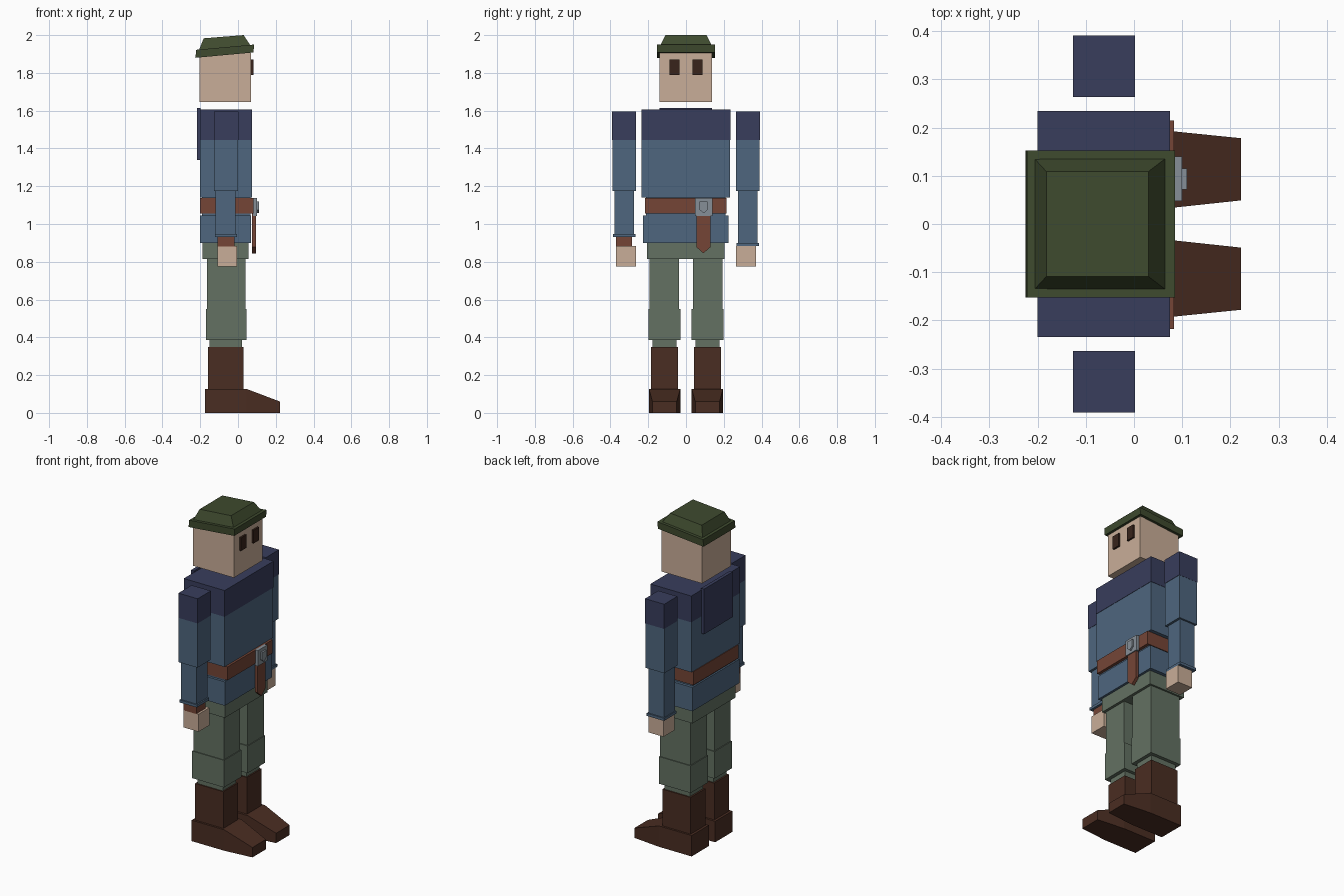
import bpy, bmesh

if "Cube" in bpy.data.objects:
    bpy.data.objects.remove(bpy.data.objects["Cube"])


def material(name, hexcode):
    srgb = [int(hexcode[i:i + 2], 16) / 255 for i in (0, 2, 4)]
    lin = [c / 12.92 if c <= 0.04045 else ((c + 0.055) / 1.055) ** 2.4 for c in srgb]
    m = bpy.data.materials.new(name)
    m.diffuse_color = (*lin, 1)
    m.use_nodes = True
    m.node_tree.nodes["Principled BSDF"].inputs["Base Color"].default_value = m.diffuse_color
    return m


SKIN = material("skin", "C9AE98")
NAVY = material("navy", "383D5C")
BLUE = material("shirt_blue", "4E667E")
GREEN = material("trouser_green", "637162")
BOOT = material("boot_brown", "4A2D22")
BELT = material("belt_brown", "754536")
METAL = material("metal_grey", "868F97")
HAT = material("hat_green", "3E4A2E")
EYE = material("eye_brown", "38241B")


def loft(name, rings, mat):
    """Join equal-length rings of points into a capped solid."""
    bm = bmesh.new()
    vs = [[bm.verts.new(p) for p in r] for r in rings]
    n = len(vs[0])
    bm.faces.new(vs[0])
    bm.faces.new(vs[-1])
    for a, b in zip(vs, vs[1:]):
        for i in range(n):
            j = (i + 1) % n
            bm.faces.new((a[i], a[j], b[j], b[i]))
    bmesh.ops.recalc_face_normals(bm, faces=bm.faces)
    mesh = bpy.data.meshes.new(name)
    bm.to_mesh(mesh)
    bm.free()
    mesh.materials.append(mat)
    ob = bpy.data.objects.new(name, mesh)
    bpy.context.collection.objects.link(ob)
    return ob


def rect(x0, x1, y0, y1, z_back, z_front=None):
    zf = z_back if z_front is None else z_front
    return [(x0, y0, z_back), (x1, y0, zf), (x1, y1, zf), (x0, y1, z_back)]


def box(name, x0, x1, y0, y1, z0, z1, mat):
    return loft(name, [rect(x0, x1, y0, y1, z0), rect(x0, x1, y0, y1, z1)], mat)


def plate(name, outline, x0, x1, mat):
    """Extrude a (y, z) outline along x."""
    return loft(name, [[(x, y, z) for y, z in outline] for x in (x0, x1)], mat)


# Head and tilted cap
box("head", -0.204, 0.07, -0.14, 0.137, 1.645, 1.905, SKIN)
loft("cap_brim", [rect(-0.225, 0.082, -0.153, 0.153, 1.88, 1.908),
                  rect(-0.222, 0.085, -0.153, 0.153, 1.922, 1.95)], HAT)
loft("cap_crown", [rect(-0.206, 0.064, -0.135, 0.135, 1.922, 1.948),
                   rect(-0.182, 0.03, -0.109, 0.109, 1.983, 2.0)], HAT)

# Torso, back collar flap and hips
box("shoulder_yoke", -0.2, 0.075, -0.235, 0.235, 1.445, 1.605, NAVY)
box("chest", -0.2, 0.073, -0.235, 0.233, 1.14, 1.445, BLUE)
box("waist", -0.19, 0.065, -0.212, 0.208, 1.04, 1.145, BLUE)
box("shirt_hem", -0.2, 0.07, -0.227, 0.225, 0.9, 1.045, BLUE)
box("collar_flap", -0.218, -0.198, -0.14, 0.137, 1.34, 1.615, NAVY)
box("hips", -0.187, 0.056, -0.207, 0.204, 0.815, 0.9, GREEN)

# Belt, hanging strap and buckle
box("belt", -0.2, 0.083, -0.218, 0.215, 1.055, 1.137, BELT)
plate("belt_strap", [(0.055, 1.06), (0.13, 1.06), (0.13, 0.878), (0.092, 0.845), (0.055, 0.878)],
      0.075, 0.094, BELT)
box("buckle", 0.08, 0.1, 0.048, 0.14, 1.043, 1.138, METAL)
plate("buckle_shield", [(0.072, 1.118), (0.115, 1.118), (0.115, 1.075), (0.094, 1.057), (0.072, 1.075)],
      0.098, 0.11, METAL)

for side, s in (("right", -1), ("left", 1)):
    def limb(name, x0, x1, y0, y1, z0, z1, mat):
        box(f"{side}_{name}", x0, x1, *sorted((s * y0, s * y1)), z0, z1, mat)

    # Eye
    limb("eye", 0.065, 0.081, 0.035, 0.087, 1.79, 1.87, EYE)

    # Arm; the right sleeve is rolled higher to show a wristband
    cuff = 0.93 if s < 0 else 0.883
    limb("shoulder", -0.127, 0.002, 0.264, 0.391, 1.445, 1.595, NAVY)
    limb("upper_arm", -0.127, 0.0, 0.264, 0.39, 1.175, 1.445, BLUE)
    limb("forearm", -0.118, -0.014, 0.275, 0.379, cuff, 1.175, BLUE)
    limb("cuff", -0.123, -0.006, 0.268, 0.387, cuff, cuff + 0.016, BLUE)
    if s < 0:
        limb("wristband", -0.108, -0.019, 0.285, 0.37, 0.88, 0.932, BELT)
    limb("hand", -0.108, -0.006, 0.266, 0.37, 0.776, 0.883, SKIN)

    # Leg
    limb("thigh", -0.165, 0.04, 0.036, 0.193, 0.55, 0.816, GREEN)
    limb("trouser_cuff", -0.17, 0.044, 0.03, 0.198, 0.385, 0.55, GREEN)
    limb("ankle", -0.15, 0.022, 0.05, 0.177, 0.345, 0.39, GREEN)
    limb("boot_shaft", -0.16, 0.03, 0.043, 0.184, 0.12, 0.35, BOOT)

    # Boot foot: straight heel, then a tapering, sloping toe
    loft(f"{side}_boot_foot",
         [[(x, s * y0, 0), (x, s * y1, 0), (x, s * y1, z), (x, s * y0, z)]
          for x, y0, y1, z in ((-0.175, 0.03, 0.196, 0.127),
                               (0.045, 0.03, 0.196, 0.127),
                               (0.222, 0.049, 0.178, 0.06))], BOOT)
